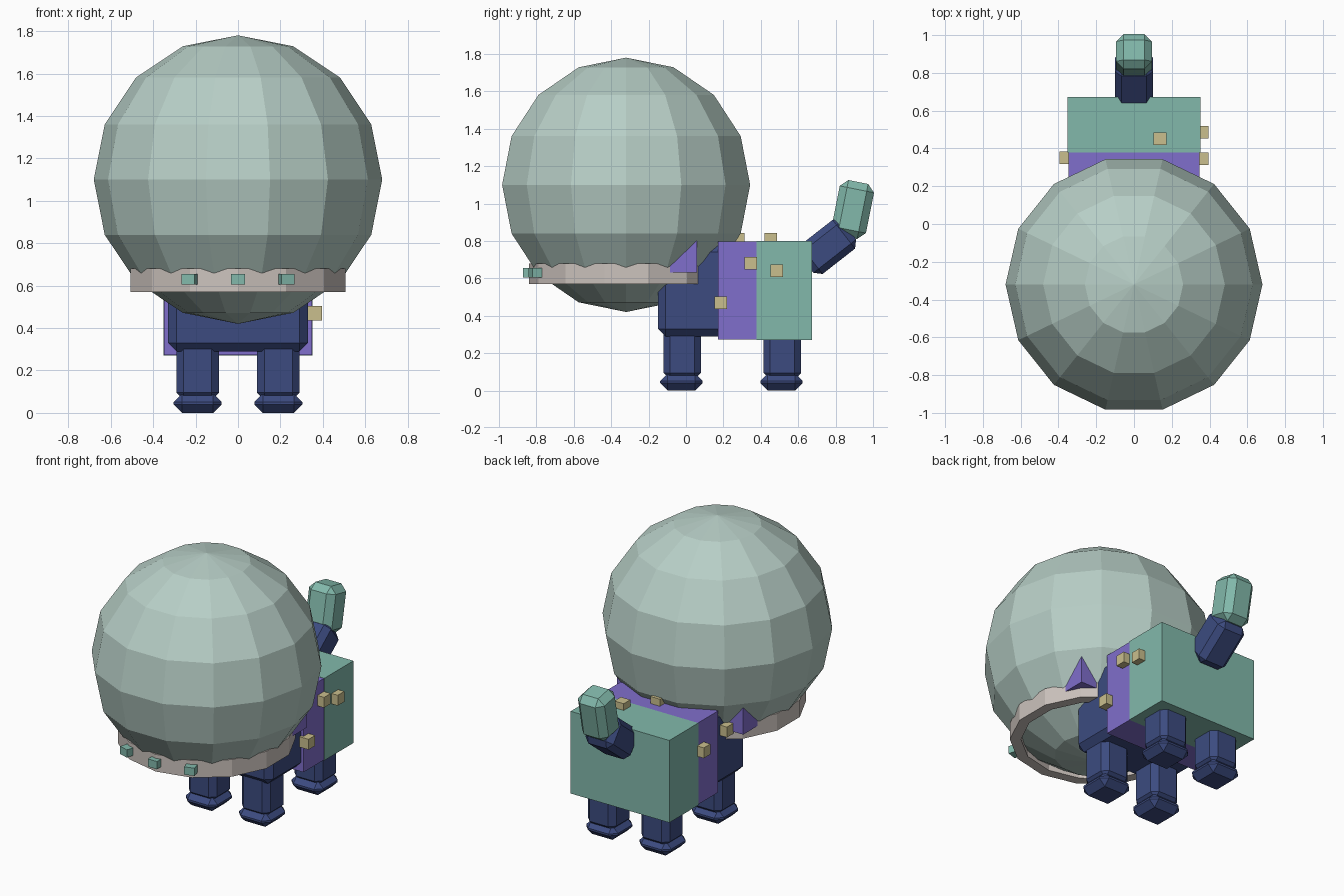
import bpy, bmesh, math
from mathutils import Matrix, Vector

if "Cube" in bpy.data.objects:
    bpy.data.objects.remove(bpy.data.objects["Cube"])


def material(name, rgb):
    m = bpy.data.materials.new(name)
    lin = [((c / 255 + 0.055) / 1.055) ** 2.4 for c in rgb]
    m.diffuse_color = (*lin, 1)
    m.use_nodes = True
    m.node_tree.nodes["Principled BSDF"].inputs["Base Color"].default_value = m.diffuse_color
    return m


GLASS = material("pale glass green", (183, 206, 198))
RING = material("warm light grey", (204, 195, 189))
NAVY = material("navy", (60, 75, 128))
PURPLE = material("purple", (128, 110, 204))
TEAL = material("teal", (130, 185, 171))
BEIGE = material("beige", (202, 191, 141))


def finish(bm, name, mat):
    bmesh.ops.recalc_face_normals(bm, faces=bm.faces)
    me = bpy.data.meshes.new(name)
    bm.to_mesh(me)
    bm.free()
    me.materials.append(mat)
    ob = bpy.data.objects.new(name, me)
    bpy.context.collection.objects.link(ob)
    return ob


def box(name, mat, centre, size, bevel=0, rot=Matrix()):
    """Box with optional single-segment chamfer."""
    bm = bmesh.new()
    bmesh.ops.create_cube(bm, size=1)
    bmesh.ops.scale(bm, vec=size, verts=bm.verts)
    if bevel:
        bmesh.ops.bevel(bm, geom=bm.edges[:], offset=bevel, segments=1,
                        affect='EDGES', profile=0.5)
    bm.transform(Matrix.Translation(centre) @ rot)
    return finish(bm, name, mat)


# helmet bubble
HY = -0.32
bm = bmesh.new()
bmesh.ops.create_uvsphere(bm, u_segments=14, v_segments=8, radius=0.68)
bm.transform(Matrix.Translation((0, HY, 1.10)) @ Matrix.Rotation(math.pi / 2, 4, 'Z'))
finish(bm, "helmet_bubble", GLASS)

# helmet collar ring
bm = bmesh.new()
N = 14
loops = []
for r, z in ((0.52, 0.57), (0.52, 0.68), (0.455, 0.68), (0.455, 0.57)):
    loops.append([bm.verts.new((r * math.sin(2 * math.pi * i / N),
                                HY - r * math.cos(2 * math.pi * i / N), z))
                  for i in range(N)])
for k in range(4):
    a, b = loops[k], loops[(k + 1) % 4]
    for i in range(N):
        j = (i + 1) % N
        bm.faces.new((a[i], a[j], b[j], b[i]))
finish(bm, "helmet_collar", RING)

# collar lights
for i, (x, y, turn) in enumerate(((-0.227, -0.805, -0.3), (0, -0.845, 0), (0.227, -0.805, 0.3))):
    box(f"collar_light_{i + 1}", TEAL, (x, y, 0.63), (0.065, 0.055, 0.05),
        rot=Matrix.Rotation(turn, 4, 'Z'))

# head inside the bubble, its lower back corners poke out
box("head", PURPLE, (0, -0.24, 0.92), (0.90, 0.60, 0.58))

# torso, suit band and backpack block
box("torso", NAVY, (0, 0.14, 0.535), (0.66, 0.58, 0.49), 0.04)
box("suit_band", PURPLE, (0, 0.275, 0.535), (0.696, 0.21, 0.526))
box("rear_block", TEAL, (0, 0.525, 0.535), (0.704, 0.295, 0.53))

# legs and feet
for side, sx in (("left", -1), ("right", 1)):
    for end, y in (("front", -0.02), ("rear", 0.515)):
        box(f"{end}_{side}_leg", NAVY, (sx * 0.19, y, 0.205), (0.202, 0.202, 0.29), 0.035)
        box(f"{end}_{side}_foot", NAVY, (sx * 0.19, y - 0.005, 0.046), (0.226, 0.226, 0.092), 0.04)

# tail, two tilted segments
box("tail_base", NAVY, (0, 0.757, 0.768), (0.2, 0.195, 0.29), 0.035,
    Matrix.Rotation(-math.radians(52), 4, 'X'))
box("tail_tip", TEAL, (0, 0.892, 0.968), (0.19, 0.187, 0.30), 0.04,
    Matrix.Rotation(-math.radians(11.3), 4, 'X'))

# suit buttons
buttons = [(0.362, 0.187, 0.47), (0.362, 0.345, 0.68), (0.362, 0.485, 0.64),
           (-0.362, 0.35, 0.62), (-0.345, 0.09, 0.65),
           (0.138, 0.452, 0.81), (0, 0.28, 0.81)]
for i, c in enumerate(buttons):
    box(f"suit_button_{i + 1}", BEIGE, c, (0.067, 0.067, 0.067))
